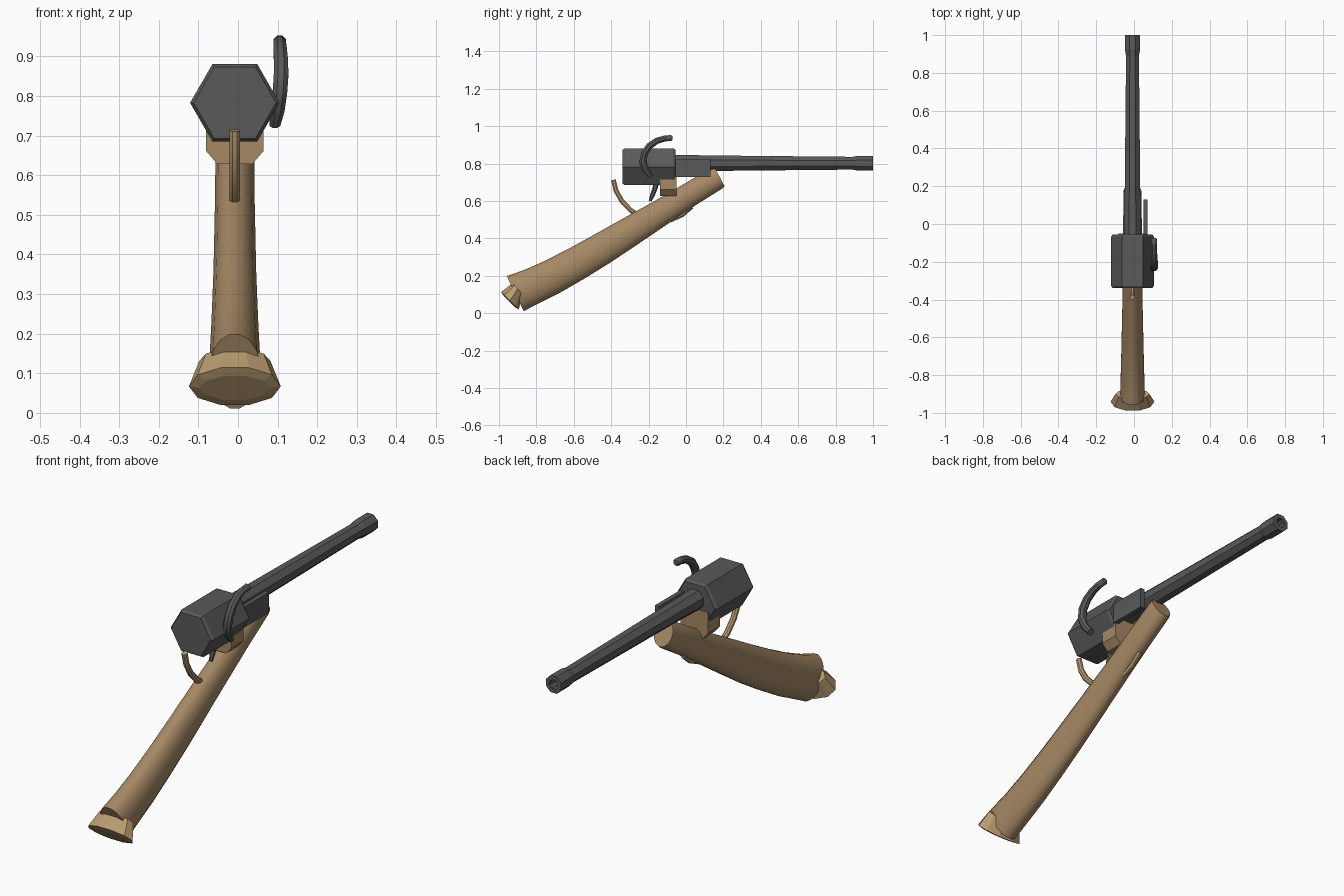
import bpy, bmesh, math

if "Cube" in bpy.data.objects:
    bpy.data.objects.remove(bpy.data.objects["Cube"])

CX = -0.008  # centre line of the model


def material(name, rgb):
    m = bpy.data.materials.new(name)
    m.diffuse_color = (*rgb, 1)
    m.use_nodes = True
    m.node_tree.nodes["Principled BSDF"].inputs["Base Color"].default_value = m.diffuse_color
    return m


WOOD = material("wood", (0.38, 0.25, 0.13))
PALE = material("pale_wood", (0.48, 0.33, 0.16))
STEEL = material("steel", (0.10, 0.10, 0.10))


def finish(name, bm, mat, smooth=0):
    bmesh.ops.recalc_face_normals(bm, faces=bm.faces)
    me = bpy.data.meshes.new(name)
    bm.to_mesh(me)
    bm.free()
    ob = bpy.data.objects.new(name, me)
    bpy.context.collection.objects.link(ob)
    me.materials.append(mat)
    if smooth:
        bpy.ops.object.select_all(action='DESELECT')
        bpy.context.view_layer.objects.active = ob
        ob.select_set(True)
        bpy.ops.object.shade_smooth_by_angle(angle=math.radians(smooth))
    return ob


def loft(name, rings, n, mat, turn=0, smooth=0):
    """Skin rings of (x, y, z, half width, half height, pitch in degrees)."""
    bm = bmesh.new()
    loops = []
    for x, y, z, a, b, pitch in rings:
        p = math.radians(pitch)
        loop = []
        for i in range(n):
            t = math.tau * i / n + math.radians(turn)
            v = b * math.sin(t)
            loop.append(bm.verts.new((x + a * math.cos(t), y - v * math.sin(p), z + v * math.cos(p))))
        loops.append(loop)
    for l0, l1 in zip(loops, loops[1:]):
        for i in range(n):
            j = (i + 1) % n
            bm.faces.new((l0[i], l0[j], l1[j], l1[i]))
    bm.faces.new(loops[0])
    bm.faces.new(loops[-1])
    return finish(name, bm, mat, smooth)


def tube(name, path, radii, n, mat, smooth=40):
    """Bent rod through (x, y, z) points lying close to the yz plane."""
    rings = []
    for i, (p, r) in enumerate(zip(path, radii)):
        q0, q1 = path[max(i - 1, 0)], path[min(i + 1, len(path) - 1)]
        pitch = math.degrees(math.atan2(q1[2] - q0[2], q1[1] - q0[1]))
        rings.append((*p, r, r, pitch))
    return loft(name, rings, n, mat, 180 / n, smooth)


def lathe(name, z, profile, n, mat, turn=0):
    """Faceted turning along y from (y, radius) pairs."""
    return loft(name, [(CX, y, z, r, r, 0) for y, r in profile], n, mat, turn)


# hexagonal drum with small chamfers
lathe("drum", 0.783, [(-0.34, 0.104), (-0.328, 0.113), (-0.067, 0.113), (-0.055, 0.104)], 6, STEEL)

# octagonal barrel with collar, flared muzzle and bore
lathe("barrel", 0.802, [(-0.06, 0.049), (0.12, 0.045), (0.89, 0.037), (0.92, 0.043), (1.0, 0.043),
                        (1.0, 0.022), (0.9, 0.022)], 8, STEEL, 22.5)

# handle: oval section, gently bent
loft("handle", [(CX, -0.913, 0.105, 0.066, 0.106, 26),
                (CX, -0.82, 0.145, 0.064, 0.099, 26.5),
                (CX, -0.71, 0.197, 0.061, 0.096, 27),
                (CX, -0.58, 0.268, 0.058, 0.092, 29),
                (CX, -0.45, 0.344, 0.055, 0.088, 31),
                (CX, -0.30, 0.436, 0.053, 0.081, 32),
                (CX, -0.15, 0.528, 0.051, 0.073, 31),
                (CX, 0.02, 0.634, 0.050, 0.066, 30),
                (CX, 0.165, 0.722, 0.049, 0.064, 28),
                (CX, 0.179, 0.730, 0.046, 0.060, 28)], 16, WOOD, 11.25, 40)

# flared butt cap
loft("butt_cap", [(CX, -0.945, 0.063, 0.09, 0.045, 45),
                  (CX, -0.941, 0.067, 0.116, 0.070, 45),
                  (CX, -0.90, 0.131, 0.090, 0.042, 40)], 10, PALE)

# mounting block under the drum, lower corners cut off
bm = bmesh.new()
outline = [(-0.073, 0.76), (-0.073, 0.662), (-0.044, 0.628), (0.044, 0.628), (0.073, 0.662), (0.073, 0.76)]
face = bm.faces.new([bm.verts.new((CX + x, -0.14, z)) for x, z in outline])
ext = bmesh.ops.extrude_face_region(bm, geom=[face])
bmesh.ops.translate(bm, vec=(0, 0.09, 0), verts=[v for v in ext["geom"] if isinstance(v, bmesh.types.BMVert)])
bm.faces.ensure_lookup_table()
finish("mount_block", bm, WOOD)

# side plate beside the barrel
bm = bmesh.new()
bmesh.ops.create_cube(bm, size=1)
bmesh.ops.scale(bm, vec=(0.022, 0.19, 0.096), verts=bm.verts)
bmesh.ops.translate(bm, vec=(0.06, 0.036, 0.775), verts=bm.verts)
finish("side_plate", bm, STEEL)

# curved side lever
tube("side_lever", [(0.093, -0.188, 0.728), (0.100, -0.215, 0.765), (0.106, -0.231, 0.81),
                    (0.109, -0.222, 0.855), (0.108, -0.195, 0.895), (0.106, -0.155, 0.922),
                    (0.105, -0.115, 0.934), (0.105, -0.08, 0.937), (0.105, -0.073, 0.937)],
     [0.015, 0.019, 0.020, 0.020, 0.019, 0.018, 0.017, 0.017, 0.012], 8, STEEL)

# trigger guard, running through the handle and just showing beneath
tube("trigger_guard", [(CX, -0.388, 0.713), (CX, -0.374, 0.655), (CX, -0.343, 0.600),
                       (CX, -0.295, 0.550), (CX, -0.23, 0.510), (CX, -0.15, 0.492),
                       (CX, -0.08, 0.500), (CX, -0.02, 0.527), (CX, 0.03, 0.57)],
     [0.014] * 9, 8, PALE)

# trigger
tube("trigger", [(CX, -0.155, 0.72), (CX, -0.165, 0.67), (CX, -0.18, 0.63), (CX, -0.192, 0.60)],
     [0.016, 0.014, 0.012, 0.008], 6, STEEL)
